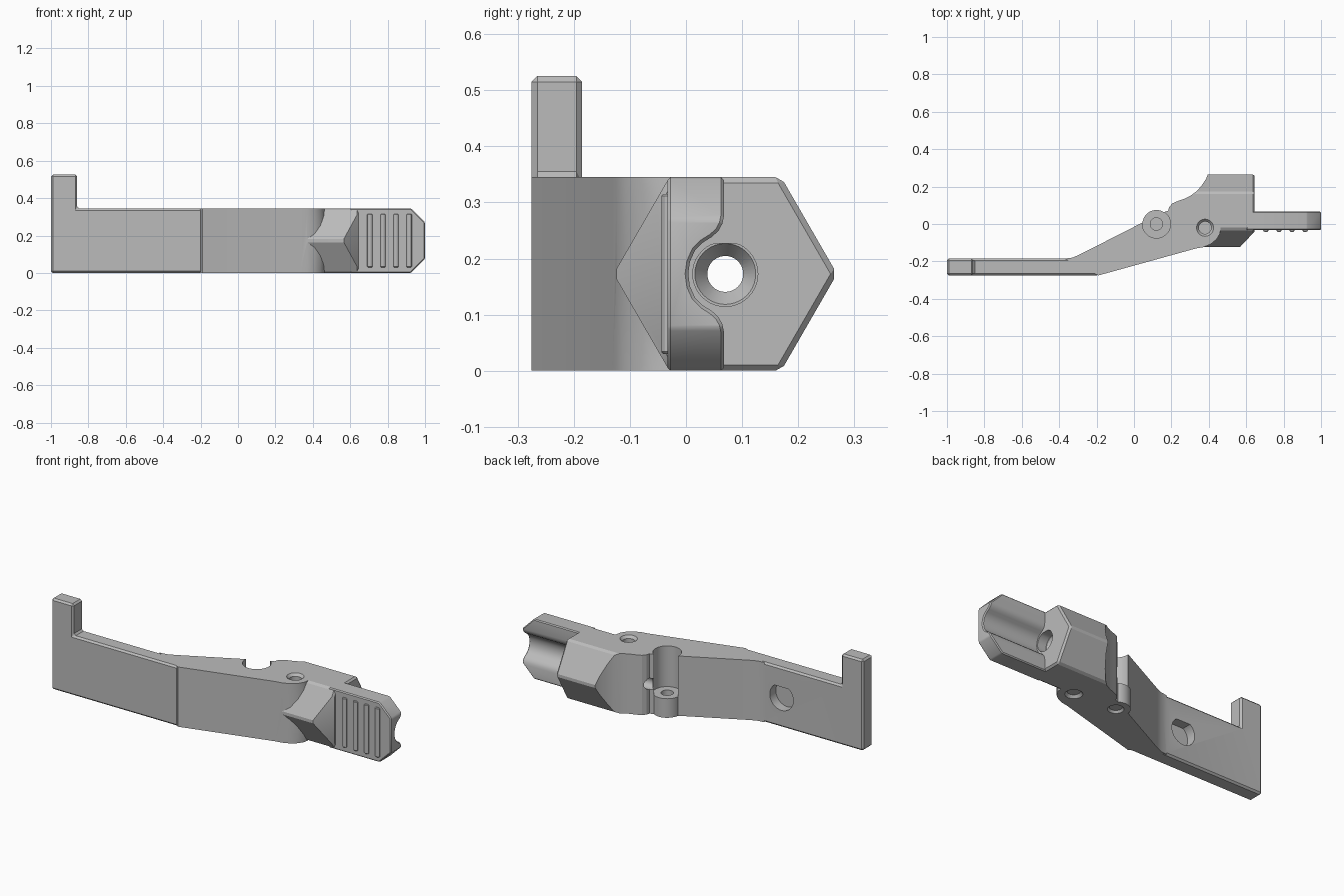
import bpy, bmesh, math
from mathutils import Matrix, Vector

if "Cube" in bpy.data.objects:
    bpy.data.objects.remove(bpy.data.objects["Cube"])

H = 0.345           # body height
MID = H / 2
AXIS_Y = 0.07       # axis of the hexagonal block

grey = bpy.data.materials.new("plain grey")
grey.use_nodes = True
grey.diffuse_color = (0.5, 0.5, 0.5, 1)
grey.node_tree.nodes["Principled BSDF"].inputs["Base Color"].default_value = (0.5, 0.5, 0.5, 1)


def make(name, bm):
    bmesh.ops.recalc_face_normals(bm, faces=bm.faces)
    me = bpy.data.meshes.new(name)
    bm.to_mesh(me)
    bm.free()
    me.materials.append(grey)
    ob = bpy.data.objects.new(name, me)
    bpy.context.collection.objects.link(ob)
    return ob


def prism(name, pts, axis, lo, hi):
    """Extrude a flat outline along x, y or z."""
    place = {"x": lambda a, b, c: (c, a, b),
             "y": lambda a, b, c: (a, c, b),
             "z": lambda a, b, c: (a, b, c)}[axis]
    bm = bmesh.new()
    face = bm.faces.new([bm.verts.new(place(a, b, lo)) for a, b in pts])
    ext = bmesh.ops.extrude_face_region(bm, geom=[face])
    shift = Vector(place(0, 0, hi - lo))
    bmesh.ops.translate(bm, vec=shift, verts=[v for v in ext["geom"] if isinstance(v, bmesh.types.BMVert)])
    return make(name, bm)


def cone(name, start, end, r1, r2, sides=40):
    a, b = Vector(start), Vector(end)
    rot = (b - a).to_track_quat("Z", "Y").to_matrix().to_4x4()
    bm = bmesh.new()
    bmesh.ops.create_cone(bm, cap_ends=True, segments=sides, radius1=r1, radius2=r2,
                          depth=(b - a).length, matrix=Matrix.Translation((a + b) / 2) @ rot)
    return make(name, bm)


def apply(ob, mod):
    bpy.context.view_layer.objects.active = ob
    bpy.ops.object.modifier_apply(modifier=mod.name)


def boolean(ob, other, kind):
    mod = ob.modifiers.new("boolean", "BOOLEAN")
    mod.operation, mod.solver, mod.object = kind, "EXACT", other
    apply(ob, mod)
    bpy.data.objects.remove(other)


def bevel(ob, width):
    mod = ob.modifiers.new("bevel", "BEVEL")
    mod.width, mod.segments, mod.limit_method = width, 1, "ANGLE"
    apply(ob, mod)


def d_shape(u, v, r, flat):
    """Circle with its top cut to a flat."""
    ring = [(math.tau * i / 40) for i in range(40)]
    return [(u + r * math.cos(t), v + min(r * math.sin(t), flat)) for t in ring]


# Straight arm with upright end tab
lever = prism("lever", [(-1, 0), (-0.19, 0), (-0.19, H), (-0.86, H), (-0.86, 0.525), (-1, 0.525)],
              "y", -0.275, -0.185)
bevel(lever, 0.01)

# Angled body, rounded off at its front end
body = prism("angled_body", [
    (-0.19, -0.275), (0.33, -0.131), (0.37, -0.124), (0.41, -0.108), (0.44, -0.083),
    (0.458, -0.055), (0.463, -0.03), (0.46, 0.07), (0.18, 0.07), (0.12, 0.05),
    (0.04, 0.005), (-0.29, -0.163), (-0.33, -0.18), (-0.37, -0.185)], "z", 0, H)
boolean(lever, body, "UNION")
boolean(lever, cone("pivot_boss", (0.12, 0, 0), (0.12, 0, H), 0.075, 0.075), "UNION")

# Hexagonal block along x, trimmed by its plan outline
R = H / math.sqrt(3)
hexa = [(AXIS_Y + R * math.cos(math.tau * i / 6), MID + R * math.sin(math.tau * i / 6))
        for i in range(6)]
block = prism("hex_block", hexa, "x", 0.1, 0.645)
bevel(block, 0.01)
trim = prism("trim", [
    (0.15, -0.2), (0.494, -0.2), (0.65, -0.035), (0.65, 0.3), (0.412, 0.3), (0.4, 0.278),
    (0.385, 0.24), (0.36, 0.203), (0.335, 0.176), (0.305, 0.153), (0.27, 0.135),
    (0.235, 0.123), (0.205, 0.11), (0.188, 0.09), (0.18, 0.06)], "z", -0.1, 0.5)
boolean(block, trim, "INTERSECT")
boolean(lever, block, "UNION")

# Finger tongue with cut corners and a rounded groove on its back
tongue = prism("tongue", [(0.6, 0), (0.925, 0), (1, 0.075), (1, H - 0.075), (0.925, H), (0.6, H)],
               "y", -0.033, 0.068)
half = [(0.1, 0.108), (0.068, 0.105), (0.065, 0.09), (0.058, 0.077), (0.046, 0.066),
        (0.03, 0.056), (0.016, 0.042), (0.007, 0.022), (0.004, 0)]
groove = [(y, MID + z) for y, z in half] + [(y, MID - z) for y, z in half[-2::-1]]
boolean(tongue, prism("groove", groove, "x", 0.5, 1.1), "DIFFERENCE")
bevel(tongue, 0.006)
boolean(lever, tongue, "UNION")

# Grip ribs
for i in range(4):
    x = 0.705 + 0.07 * i
    rib = cone("grip_rib", (x, -0.03, 0.03), (x, -0.03, H - 0.03), 0.015, 0.015, 12)
    bevel(rib, 0.005)
    boolean(lever, rib, "UNION")

# Pivot notch, vertical screw holes and their chamfers
cuts = [
    cone("notch", (0.12, 0, 0.11), (0.12, 0, 0.5), 0.0755, 0.0755),
    cone("pivot_hole", (0.12, 0, -0.1), (0.12, 0, 0.3), 0.033, 0.033),
    cone("screw_hole", (0.38, -0.02, -0.1), (0.38, -0.02, 0.5), 0.033, 0.033),
    cone("screw_chamfer_top", (0.38, -0.02, H - 0.015), (0.38, -0.02, H + 0.005), 0.033, 0.05),
    cone("screw_chamfer_low", (0.38, -0.02, 0.015), (0.38, -0.02, -0.005), 0.033, 0.05),
    cone("pivot_chamfer_low", (0.12, 0, 0.012), (0.12, 0, -0.005), 0.033, 0.046),
    # Lengthwise bore, with a flat-topped mouth
    cone("bore", (0, AXIS_Y, MID), (0.8, AXIS_Y, MID), 0.032, 0.032),
    prism("bore_mouth", d_shape(AXIS_Y, MID, 0.058, 0.054), "x", 0.59, 0.66),
    cone("bore_cone", (0.56, AXIS_Y, MID), (0.591, AXIS_Y, MID), 0.032, 0.055),
    # Flat-topped pocket in the back of the arm
    prism("pocket", d_shape(-0.48, MID, 0.075, 0.06), "y", -0.24, -0.15),
]
for cut in cuts:
    boolean(lever, cut, "DIFFERENCE")

# Smooth rounded faces, keeping edges crisp
bpy.ops.object.select_all(action="DESELECT")
lever.select_set(True)
bpy.context.view_layer.objects.active = lever
bpy.ops.object.shade_smooth_by_angle(angle=math.radians(25))
